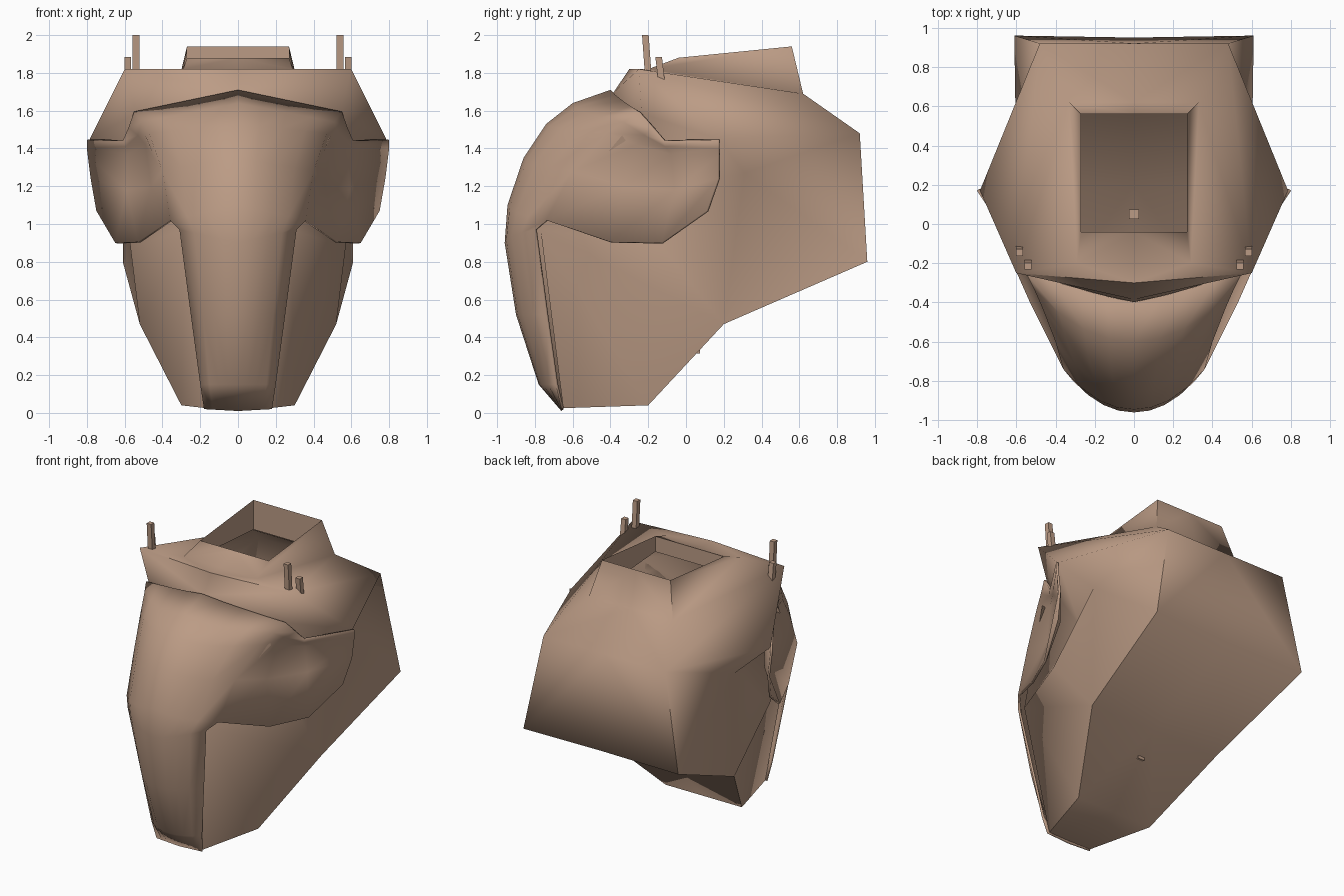
import bpy
import bmesh
from math import radians
from mathutils import Vector

default_cube = bpy.data.objects.get("Cube")
if default_cube:
    bpy.data.objects.remove(default_cube, do_unlink=True)

# Single tan paint used everywhere
tan = bpy.data.materials.new("tan_paint")
tan.use_nodes = True
tan.diffuse_color = (0.5, 0.33, 0.235, 1)
shader = next(n for n in tan.node_tree.nodes if n.type == "BSDF_PRINCIPLED")
shader.inputs["Base Color"].default_value = tan.diffuse_color
shader.inputs["Roughness"].default_value = 0.8


def frontmost(face):
    return face.calc_center_median().y


def finish(name, bm, smooth_angle=40, mirrored=True):
    """Mirror the half mesh, orient its faces outward and make an object."""
    if mirrored:
        bmesh.ops.mirror(bm, geom=bm.verts[:] + bm.edges[:] + bm.faces[:],
                         axis="X", merge_dist=0.0005)
    bmesh.ops.remove_doubles(bm, verts=bm.verts[:], dist=0.0005)
    bmesh.ops.recalc_face_normals(bm, faces=bm.faces[:])
    bm.normal_update()
    if min(bm.faces, key=frontmost).normal.y > 0:
        bmesh.ops.reverse_faces(bm, faces=bm.faces[:])
    mesh = bpy.data.meshes.new(name)
    bm.to_mesh(mesh)
    bm.free()
    mesh.materials.append(tan)
    obj = bpy.data.objects.new(name, mesh)
    bpy.context.collection.objects.link(obj)
    bpy.ops.object.select_all(action="DESELECT")
    obj.select_set(True)
    bpy.context.view_layer.objects.active = obj
    bpy.ops.object.shade_smooth_by_angle(angle=radians(smooth_angle))
    return obj


def add_grid(bm, rows):
    """Skin a grid of points with quads."""
    grid = [[bm.verts.new(p) for p in row] for row in rows]
    for lower, upper in zip(grid, grid[1:]):
        for i in range(len(lower) - 1):
            bm.faces.new((lower[i], lower[i + 1], upper[i + 1], upper[i]))


# Hull: named corners of the left half, centre-line twins are made from them
corners = {
    "roof_front": (.6, -.25, 1.82),
    "neck": (.54, -.235, 1.585),
    "nose": (.28, -.77, .97),
    "toe": (.17, -.65, .025),
    "heel": (.3, -.2, .04),
    "belly": (.52, .2, .47),
    "tail_low": (.61, .96, .8),
    "tail_top": (.48, .92, 1.48),
    "shoulder": (.785, .17, 1.45),
    "flank": (.6, .31, 1.27),
    "cheek_back": (.57, -.13, .88),
    "cheek_pit": (.42, -.04, 1.2),
    "box_back": (.33, .62, 1.69),
    "box_front": (.29, -.2, 1.82),
    "rim_front": (.27, -.04, 1.88),
    "rim_back": (.27, .56, 1.94),
    "lip_front": (.27, -.04, 1.77),
    "lip_back": (.27, .56, 1.73),
}
centre_shift = {"roof_front": -.05, "neck": -.15, "nose": -.1, "tail_low": -.01}

hull_bm = bmesh.new()
hull = {}
for key, (x, y, z) in corners.items():
    hull[key] = hull_bm.verts.new((x, y, z))
    rise = .11 if key == "neck" else 0
    hull[key + "_mid"] = hull_bm.verts.new((0, y + centre_shift.get(key, 0), z + rise))

# Strips crossing the centre line
strips = [
    ["box_front", "roof_front", "neck", "nose", "toe", "heel", "belly",
     "tail_low", "tail_top", "box_back", "rim_back", "lip_back"],
    ["box_front", "rim_front", "lip_front"],
]
for strip in strips:
    for a, b in zip(strip, strip[1:]):
        hull_bm.faces.new([hull[k] for k in (a, b, b + "_mid", a + "_mid")])

# Side panels
for panel in (
    "nose toe heel", "nose heel belly cheek_back",
    "cheek_back belly flank", "belly tail_low flank",
    "flank tail_low tail_top", "flank tail_top shoulder",
    "roof_front shoulder tail_top box_back", "roof_front box_back box_front",
    "box_front box_back rim_back rim_front",
    "rim_front rim_back lip_back lip_front",
    "roof_front neck shoulder", "neck cheek_pit shoulder",
    "neck nose cheek_pit", "nose cheek_back cheek_pit",
    "cheek_back flank cheek_pit", "flank shoulder cheek_pit",
):
    hull_bm.faces.new([hull[k] for k in panel.split()])
unused = [v for v in hull_bm.verts if not v.link_faces]
bmesh.ops.delete(hull_bm, geom=unused, context="VERTS")
finish("hull", hull_bm, 80)

# Face plate: centre profile (y, z) paired with its side edge (x, y, z)
profile = [
    ((-.66, .01), (.18, -.66, .02)),
    ((-.78, .15), (.2, -.69, .15)),
    ((-.9, .52), (.25, -.74, .52)),
    ((-.96, .9), (.31, -.8, .97)),
    ((-.945, 1.1), (.36, -.74, 1.02)),
    ((-.86, 1.35), (.4, -.6, 1.28)),
    ((-.74, 1.53), (.47, -.42, 1.48)),
    ((-.6, 1.64), (.51, -.33, 1.54)),
    ((-.4, 1.71), (.55, -.25, 1.595)),
]
plate_bm = bmesh.new()
rows = []
for i, ((cy, cz), (ex, ey, ez)) in enumerate(profile):
    bend = 1.2 if i == len(profile) - 1 else 2.1
    rows.append([(ex * t, cy + (ey - cy) * t ** bend, cz + (ez - cz) * t)
                 for t in (0, .25, .5, .75, 1)])
add_grid(plate_bm, rows)

# Cheek flares sweep back from the upper edge of the plate
flares = [
    [(.53, -.4, .905), (.65, -.13, .9), (.75, .11, 1.07)],
    [(.46, -.33, 1.2), (.59, -.06, 1.18), (.78, .17, 1.24)],
    [(.49, -.26, 1.42), (.585, -.08, 1.37), (.795, .17, 1.36)],
    [(.53, -.22, 1.47), (.595, -.11, 1.41), (.8, .17, 1.4)],
    [(.58, -.18, 1.51), (.61, -.12, 1.44), (.8, .17, 1.445)],
]
add_grid(plate_bm, [[edge] + flare for (_, edge), flare in zip(profile[4:], flares)])
plate = finish("face_plate", plate_bm, 60)
shell = plate.modifiers.new("thickness", "SOLIDIFY")
shell.thickness = 0.015
shell.offset = -1


def post(name, base, top, width):
    """Thin square post between two points."""
    bm = bmesh.new()
    bmesh.ops.create_cube(bm, size=1)
    for v in bm.verts:
        anchor = Vector(top if v.co.z > 0 else base)
        v.co = anchor + Vector((v.co.x * width, v.co.y * width, 0))
    finish(name, bm, mirrored=False)


# Antennas on both roof corners
for side, label in ((1, "left"), (-1, "right")):
    post(label + "_tall_antenna", (side * .54, -.2, 1.79), (side * .54, -.215, 2), .035)
    post(label + "_short_antenna", (side * .583, -.13, 1.76), (side * .583, -.145, 1.885), .035)

# Small stub standing on the hull floor
post("floor_stub", (0, .05, .315), (0, .05, .4), .05)
